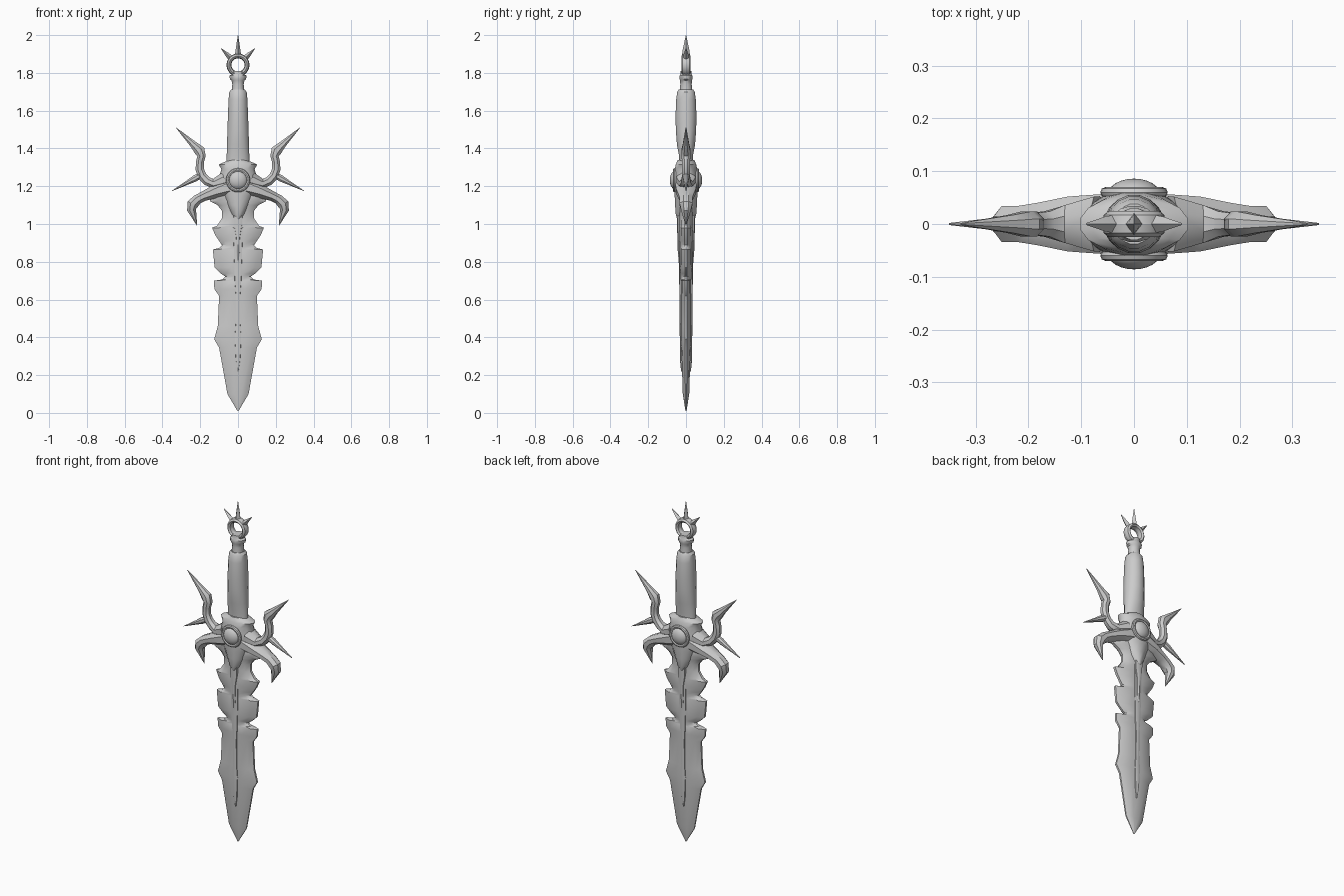
import bpy, bmesh, math
from mathutils import Vector


def smooth(ob, angle=35):
    bpy.ops.object.select_all(action='DESELECT')
    ob.select_set(True)
    bpy.context.view_layer.objects.active = ob
    bpy.ops.object.shade_smooth_by_angle(angle=math.radians(angle))


def circle(n):
    return [(math.cos(2 * math.pi * (i + .5) / n) / math.cos(math.pi / n),
             math.sin(2 * math.pi * (i + .5) / n) / math.cos(math.pi / n)) for i in range(n)]


def sweep(name, path, section, mirror=False, angle=35):
    """Loft a section along (x, z, in-plane radius, y radius) points in the XZ plane."""
    bm = bmesh.new()
    pts = [Vector((p[0], 0, p[1])) for p in path]
    rings = []
    for i, (x, z, a, b) in enumerate(path):
        t = (pts[min(i + 1, len(pts) - 1)] - pts[max(i - 1, 0)]).normalized()
        n = Vector((t.z, 0, -t.x))
        rings.append([bm.verts.new(pts[i] + n * a * u + Vector((0, b * v, 0))) for u, v in section])
    k = len(section)
    for r, s in zip(rings, rings[1:]):
        for j in range(k):
            bm.faces.new((r[j], r[(j + 1) % k], s[(j + 1) % k], s[j]))
    bm.faces.new(rings[0])
    bm.faces.new(rings[-1])
    bmesh.ops.recalc_face_normals(bm, faces=bm.faces)
    me = bpy.data.meshes.new(name)
    bm.to_mesh(me)
    bm.free()
    ob = bpy.data.objects.new(name, me)
    bpy.context.collection.objects.link(ob)
    smooth(ob, angle)
    if mirror:
        ob.modifiers.new("mirror", 'MIRROR').use_axis[0] = True
    return ob


def upright(name, rows, section, angle=35):
    return sweep(name, [(0, z, a, b) for z, a, b in rows], section, angle=angle)


# Blade with notched edges: half width and half thickness by height
half = [(1, .2), (.72, .7), (.3, .95)]
lens = (half + [(-u, v) for u, v in reversed(half)]
        + [(-u, -v) for u, v in half] + [(u, -v) for u, v in reversed(half)])
upright("blade", [
    (.01, .003, .003), (.10, .056, .018), (.345, .10, .026), (.39, .126, .028),
    (.46, .107, .028), (.62, .10, .028), (.655, .125, .029), (.70, .128, .029),
    (.706, .085, .029), (.722, .067, .03), (.737, .09, .031), (.77, .124, .032),
    (.865, .133, .033), (.873, .10, .033), (.888, .085, .034), (.91, .10, .035),
    (.94, .12, .036), (.98, .137, .036), (.99, .112, .036), (1.03, .085, .037),
    (1.07, .085, .038), (1.10, .108, .038), (1.12, .148, .038), (1.17, .15, .038),
    (1.21, .09, .038)], lens)

# Raised strips down the middle of the blade
ridge = [(1, 0), (.75, .9), (.0, 1), (-.75, .9), (-1, 0), (-.75, -.9), (0, -1), (.75, -.9)]
upright("blade_strip", [
    (.22, .003, .026), (.28, .014, .032), (.40, .022, .033), (.48, .014, .034),
    (.62, .014, .035), (.70, .022, .036), (.85, .028, .038), (.98, .033, .040),
    (1.08, .03, .042)], ridge)
upright("blade_strip_upper", [
    (.79, .003, .038), (.86, .014, .044), (.93, .012, .046), (1.0, .028, .047),
    (1.1, .03, .05)], ridge)

# Guard body tapering into a shield point
upright("guard_body", [
    (1.02, .008, .046), (1.05, .040, .054), (1.10, .060, .058), (1.15, .080, .060),
    (1.20, .108, .061), (1.25, .100, .062), (1.29, .088, .060), (1.315, .102, .054),
    (1.325, .08, .05), (1.338, .045, .045)], circle(16))

# Guard arms, mirrored
oct8 = circle(8)
sweep("lower_claw", [
    (.05, 1.195, .05, .057), (.12, 1.172, .036, .052), (.18, 1.148, .026, .040),
    (.215, 1.13, .026, .034), (.24, 1.105, .030, .034), (.246, 1.075, .024, .026),
    (.217, .993, .001, .002)], oct8, True)
sweep("upper_horn", [
    (.07, 1.235, .04, .052), (.13, 1.213, .026, .036), (.165, 1.228, .024, .024),
    (.19, 1.255, .024, .021), (.203, 1.29, .022, .021), (.201, 1.33, .021, .021),
    (.193, 1.36, .022, .024), (.203, 1.388, .029, .024), (.235, 1.42, .019, .017),
    (.328, 1.51, .001, .002)], oct8, True)
sweep("side_spike", [
    (.18, 1.268, .016, .016), (.23, 1.24, .017, .015), (.27, 1.218, .011, .011),
    (.35, 1.175, .001, .002)], oct8, True)

# Round gem and rim on both faces
for side, label in ((-1, "front"), (1, "back")):
    bpy.ops.mesh.primitive_uv_sphere_add(segments=24, ring_count=12, radius=1,
                                         location=(0, side * .055, 1.232),
                                         rotation=(math.pi / 2, 0, 0))
    gem = bpy.context.object
    gem.name = "gem_" + label
    gem.scale = (.05, .05, .031)
    smooth(gem)
    bpy.ops.mesh.primitive_torus_add(major_segments=24, minor_segments=8, major_radius=.054,
                                     minor_radius=.010, location=(0, side * .060, 1.232),
                                     rotation=(math.pi / 2, 0, 0))
    bpy.context.object.name = "gem_rim_" + label
    smooth(bpy.context.object)

# Grip and neck
c16 = circle(16)
upright("grip", [
    (1.30, .062, .036), (1.36, .060, .036), (1.42, .058, .048), (1.50, .056, .054),
    (1.58, .053, .055), (1.66, .050, .052), (1.70, .046, .046), (1.712, .035, .038)], c16)
upright("neck", [
    (1.70, .034, .034), (1.74, .030, .030), (1.76, .034, .032), (1.767, .043, .034),
    (1.785, .045, .034), (1.792, .034, .03), (1.81, .03, .03)], c16)

# Pommel ring and spikes
bpy.ops.mesh.primitive_torus_add(major_segments=24, minor_segments=8, major_radius=.048,
                                 minor_radius=.013, location=(0, 0, 1.842),
                                 rotation=(math.pi / 2, 0, 0))
ring = bpy.context.object
ring.name = "pommel_ring"
ring.scale.z = 1.9
smooth(ring)
diamond = [(1, 0), (0, 1), (-1, 0), (0, -1)]
upright("pommel_spike", [(1.88, .018, .022), (1.92, .013, .018), (2.0, .001, .001)], diamond)
sweep("pommel_side_spike", [(.033, 1.872, .016, .018), (.055, 1.895, .012, .014),
                            (.09, 1.93, .001, .002)], diamond, True)
